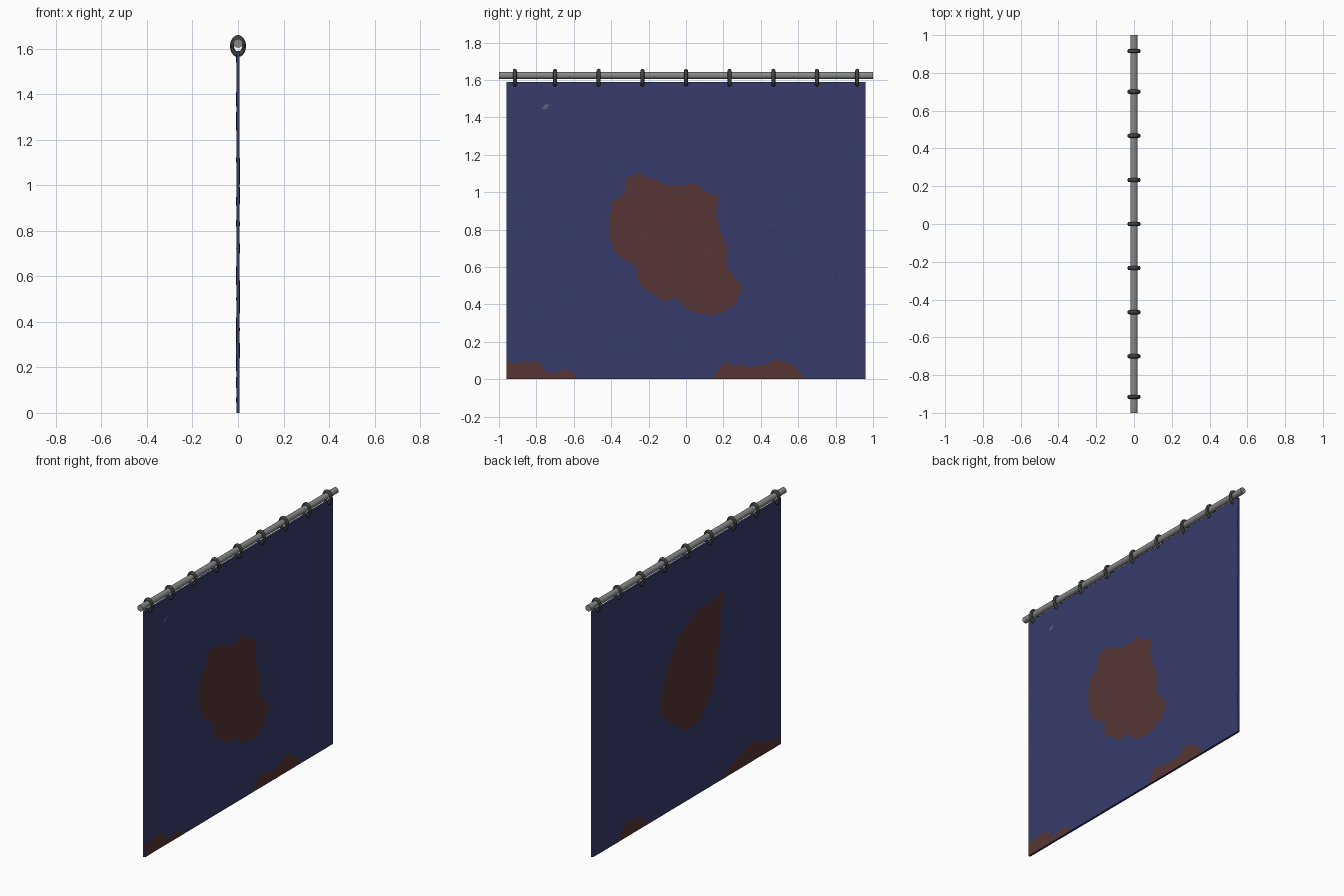
import bpy, bmesh, math
from mathutils import noise, Vector

if "Cube" in bpy.data.objects:
    bpy.data.objects.remove(bpy.data.objects["Cube"])


def material(name, rgb):
    m = bpy.data.materials.new(name)
    m.diffuse_color = (*rgb, 1)
    m.use_nodes = True
    m.node_tree.nodes["Principled BSDF"].inputs["Base Color"].default_value = m.diffuse_color
    return m


def inside(y, z, poly):
    hit = False
    for (y1, z1), (y2, z2) in zip(poly, poly[1:] + poly[:1]):
        if (z1 > z) != (z2 > z) and y < (y2 - y1) * (z - z1) / (z2 - z1) + y1:
            hit = not hit
    return hit


blue = material("blue_cloth", (0.038, 0.045, 0.147))
rust = material("rust_stain", (0.095, 0.037, 0.035))
pale = material("pale_fleck", (0.12, 0.13, 0.18))
rod_grey = material("rod_grey", (0.25, 0.25, 0.25))
ring_grey = material("ring_grey", (0.05, 0.055, 0.05))

# Stain outlines (y, z) on each side of the cloth
right_stains = [
    [(-.32, 1.08), (-.22, 1.09), (-.08, 1.03), (.06, 1.05), (.10, 1.0), (.17, .98),
     (.16, .86), (.22, .72), (.22, .59), (.30, .50), (.27, .40), (.14, .33),
     (.02, .36), (-.06, .44), (-.14, .42), (-.25, .51), (-.27, .60), (-.37, .67),
     (-.41, .77), (-.39, .95), (-.33, 1.0)],
    [(-1, -.1), (-1, .095), (-.81, .095), (-.74, .04), (-.6, .035), (-.58, -.1)],
    [(.13, -.1), (.15, .02), (.21, .09), (.31, .07), (.40, .07), (.48, .105),
     (.56, .08), (.64, 0), (.64, -.1)],
]
left_stains = [
    [(-.38, 1.21), (-.33, .90), (-.27, .63), (-.14, .47), (0, .45), (.16, .56),
     (.29, .67), (.22, .89), (.09, 1.09), (-.14, 1.20), (-.29, 1.20)],
    [(-.34, -.1), (-.34, 0), (-.49, .07), (-.65, .125), (-.85, .07), (-1, .02), (-1, -.1)],
    [(.74, -.1), (.74, 0), (.59, .11), (.46, .065), (.38, 0), (.38, -.1)],
]

# Hanging cloth: a thin box of fine faces, stained face by face
W, H, T, NY, NZ = 0.96, 1.59, 0.007, 160, 132
bm = bmesh.new()


def sheet(side):
    rows = []
    for j in range(NZ + 1):
        row = []
        for i in range(NY + 1):
            y, z = -W + 2 * W * i / NY, H * j / NZ
            bump = 0.0012 * noise.noise(Vector((side * 5, y * 9, z * 9)))
            row.append(bm.verts.new((side * T + bump, y, z)))
        rows.append(row)
    stains = right_stains if side > 0 else left_stains
    for j in range(NZ):
        for i in range(NY):
            q = [rows[j][i], rows[j][i + 1], rows[j + 1][i + 1], rows[j + 1][i]]
            f = bm.faces.new(q if side > 0 else q[::-1])
            f.smooth = True
            c = f.calc_center_median()
            p = Vector((side, c.y * 16, c.z * 16))
            y, z = c.y + 0.014 * noise.noise(p), c.z + 0.014 * noise.noise(p + Vector((7, 3, 5)))
            if any(inside(y, z, s) for s in stains):
                f.material_index = 1
            elif side > 0 and abs(c.y + .75) < .016 and abs(c.z - 1.458 - .6 * (c.y + .75)) < .007:
                f.material_index = 2
    # Outline of the sheet, in order round the border
    return (rows[0] + [r[-1] for r in rows[1:]] + rows[-1][-2::-1]
            + [r[0] for r in rows[-2:0:-1]])


a, b = sheet(1), sheet(-1)
for k in range(len(a)):
    n = (k + 1) % len(a)
    bm.faces.new([a[n], a[k], b[k], b[n]])
mesh = bpy.data.meshes.new("cloth")
bm.to_mesh(mesh)
bm.free()
for m in (blue, rust, pale):
    mesh.materials.append(m)
bpy.context.collection.objects.link(bpy.data.objects.new("cloth", mesh))

# Rod
bpy.ops.mesh.primitive_cylinder_add(vertices=32, radius=0.0195, depth=2,
                                    location=(0, 0, 1.624), rotation=(math.pi / 2, 0, 0))
rod = bpy.context.object
rod.name = "rod"
rod.data.materials.append(rod_grey)
bpy.ops.object.shade_smooth_by_angle()

# Oval rings joining cloth and rod
for k, y in enumerate((-.915, -.70, -.467, -.233, 0, .233, .467, .70, .915)):
    bpy.ops.mesh.primitive_torus_add(major_radius=0.026, minor_radius=0.009, major_segments=32,
                                     minor_segments=12, location=(0, y, 1.612),
                                     rotation=(math.pi / 2, 0, 0))
    ring = bpy.context.object
    ring.name = f"ring_{k + 1}"
    ring.scale = (1, 1.38, 1.2)
    ring.data.materials.append(ring_grey)
    bpy.ops.object.shade_smooth_by_angle()
